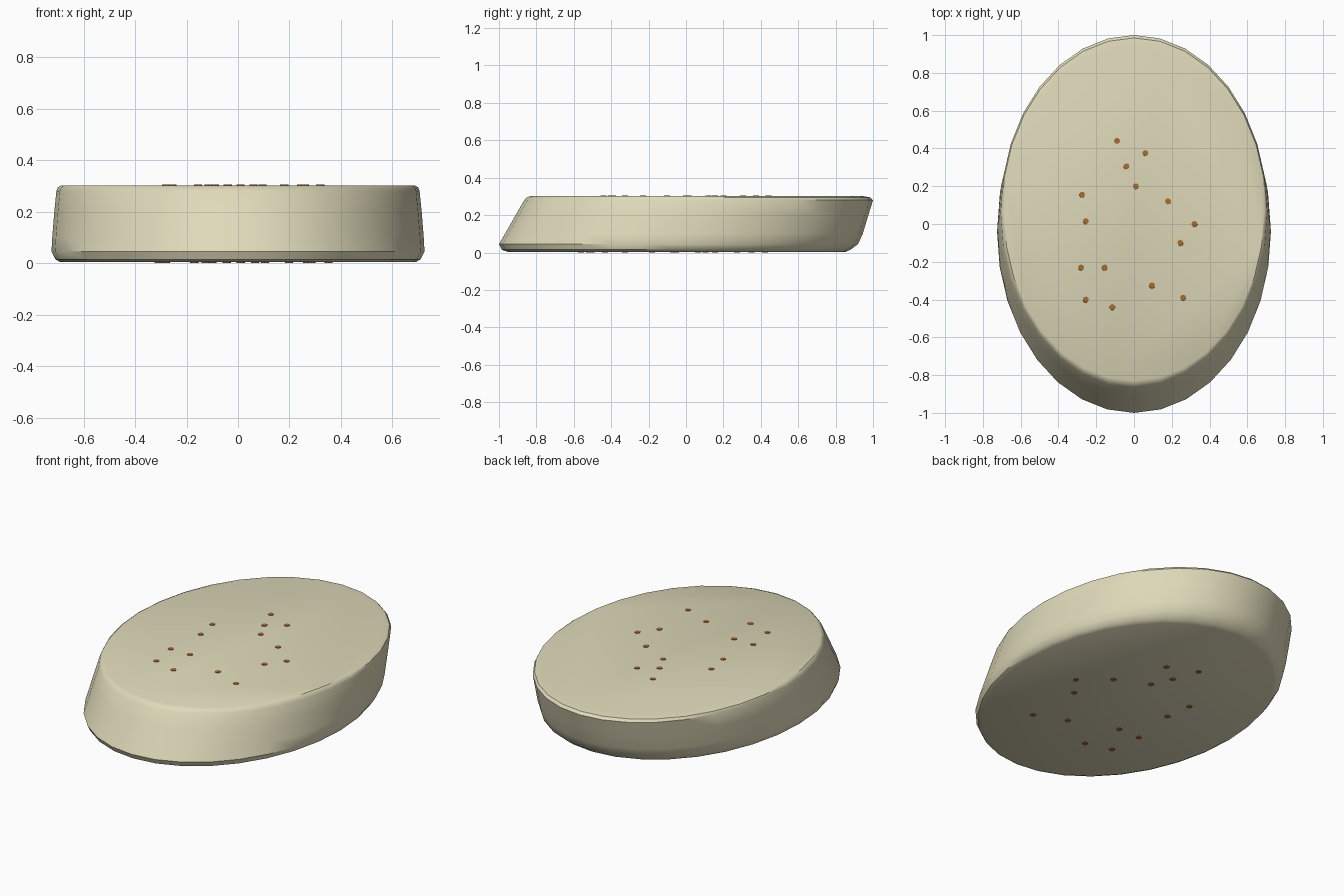
import bpy, bmesh, math

cube = bpy.data.objects.get("Cube")
if cube:
    bpy.data.objects.remove(cube, do_unlink=True)


def make_material(name, rgb):
    mat = bpy.data.materials.new(name)
    mat.use_nodes = True
    mat.diffuse_color = (*rgb, 1)
    mat.node_tree.nodes["Principled BSDF"].inputs["Base Color"].default_value = (*rgb, 1)
    return mat


def loft(bm, rings, sides):
    """Skin a stack of ellipses given as (z, centre x, centre y, radius x, radius y)."""
    loops = []
    for z, cx, cy, rx, ry in rings:
        angles = [math.tau * i / sides for i in range(sides)]
        loops.append([bm.verts.new((cx + rx * math.sin(a), cy + ry * math.cos(a), z))
                      for a in angles])
    for low, high in zip(loops, loops[1:]):
        for i in range(sides):
            j = (i + 1) % sides
            bm.faces.new((low[i], low[j], high[j], high[i]))
    bm.faces.new(loops[0])
    bm.faces.new(loops[-1])


def finish(bm, name, mat):
    bmesh.ops.recalc_face_normals(bm, faces=bm.faces)
    mesh = bpy.data.meshes.new(name)
    bm.to_mesh(mesh)
    bm.free()
    mesh.materials.append(mat)
    obj = bpy.data.objects.new(name, mesh)
    bpy.context.collection.objects.link(obj)
    bpy.ops.object.select_all(action="DESELECT")
    obj.select_set(True)
    bpy.context.view_layer.objects.active = obj
    bpy.ops.object.shade_smooth_by_angle(angle=math.radians(35))
    return obj


flesh = make_material("pale_flesh", (0.74, 0.70, 0.49))
seed_brown = make_material("seed_brown", (0.39, 0.15, 0.026))

# Slanted oval slice with softened rims: (z, front y, back y, half width)
profile = [(0.004, -0.955, 0.855, 0.69), (0.015, -0.985, 0.88, 0.71),
           (0.045, -1.0, 0.92, 0.725), (0.10, -0.968, 0.945, 0.722),
           (0.20, -0.911, 0.975, 0.714), (0.28, -0.865, 1.0, 0.706),
           (0.295, -0.85, 0.985, 0.70), (0.303, -0.83, 0.935, 0.688)]
bm = bmesh.new()
loft(bm, [(z, 0, (front + back) / 2, rx, (back - front) / 2)
          for z, front, back, rx in profile], 32)
finish(bm, "slice_body", flesh)

# Thin flecks running through the slice, flush with both cut faces
flecks = [(-0.09, 0.44), (0.06, 0.375), (-0.04, 0.305), (0.01, 0.2), (0.18, 0.12),
          (0.32, 0), (0.245, -0.1), (0.095, -0.325), (0.26, -0.39), (-0.115, -0.44),
          (-0.255, -0.4), (-0.155, -0.23), (-0.28, -0.23), (-0.255, 0.015), (-0.275, 0.155)]
bm = bmesh.new()
for x, y in flecks:
    loft(bm, [(0.0, 1.1 * x, 1.12 * y - 0.07, 0.016, 0.016),
              (0.306, x, y, 0.016, 0.016)], 8)
finish(bm, "seed_flecks", seed_brown)
